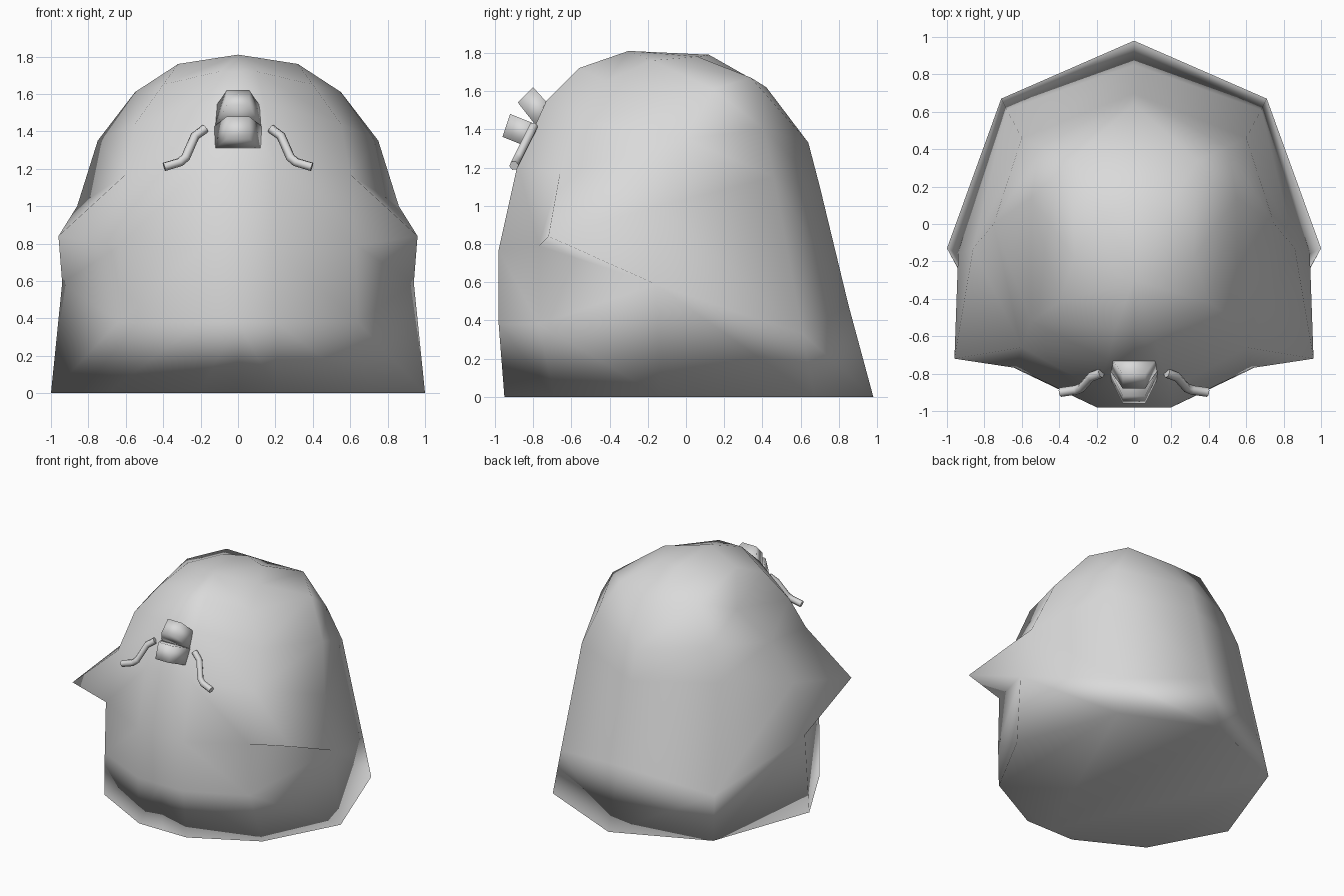
import bpy
import bmesh

default_cube = bpy.data.objects.get("Cube")
if default_cube:
    bpy.data.objects.remove(default_cube, do_unlink=True)

# One plain material for every part
grey = bpy.data.materials.new("plain_grey")
grey.use_nodes = True
colour = (0.7, 0.7, 0.7, 1)
grey.diffuse_color = colour
grey.node_tree.nodes["Principled BSDF"].inputs["Base Color"].default_value = colour


def finish_mesh(name, bm):
    """Turn a bmesh into a smooth-shaded object."""
    bmesh.ops.recalc_face_normals(bm, faces=bm.faces)
    for face in bm.faces:
        face.smooth = True
    mesh = bpy.data.meshes.new(name)
    bm.to_mesh(mesh)
    bm.free()
    mesh.materials.append(grey)
    obj = bpy.data.objects.new(name, mesh)
    bpy.context.collection.objects.link(obj)
    return obj


# Body: half rings, each running back, back corner, side, front corner, front
BACK, CORNER, SIDE, CHEEK, FRONT, MIDDLE = range(6)
half_rings = [
    [(0, .98, 0), (.71, .67, 0), (1, -.13, 0), (.7, -.69, 0), (.21, -.95, 0)],
    [(0, .85, .48), (.68, .61, .33), (.94, -.16, .59), (.64, -.77, .38), (.2, -.98, .38)],
    [(0, .7, 1.1), (.6, .46, 1.15), (.86, -.13, 1), (.63, -.77, .79), (.2, -.98, .77)],
    [(0, .64, 1.33), (.5, .41, 1.4), (.75, 0, 1.35), (.6, -.66, 1.17), (.2, -.88, 1.22)],
    [(0, .42, 1.62), (.34, .34, 1.67), (.55, .14, 1.61), (.55, -.52, 1.44), (.14, -.73, 1.55)],
    [(0, .12, 1.79), (.17, .06, 1.78), (.32, -.18, 1.76), (.4, -.42, 1.65), (.1, -.56, 1.72)],
]
bm = bmesh.new()
rings = []
for points in half_rings:
    x, y, z = points[FRONT]
    rings.append([bm.verts.new(p) for p in points + [(0, y, z)]])

for level in range(len(rings) - 1):
    low, high = rings[level], rings[level + 1]
    for col in range(MIDDLE):
        if col == SIDE and level in (1, 2):
            continue  # the fin fills this gap
        bm.faces.new((low[col], low[col + 1], high[col + 1], high[col]))

# Pointed side fin, growing out of the gap in the body wall
fin_tip = bm.verts.new((.96, -.72, .84))
fin_base = [rings[1][SIDE], rings[2][CHEEK], rings[3][CHEEK], rings[2][SIDE]]
for i, vert in enumerate(fin_base):
    bm.faces.new((vert, fin_base[(i + 1) % len(fin_base)], fin_tip))
bm.faces.new((rings[1][SIDE], rings[1][CHEEK], rings[2][CHEEK]))
bm.faces.new((rings[2][SIDE], rings[3][CHEEK], rings[3][SIDE]))

# Crown and flat underside
crown = bm.verts.new((0, -.3, 1.81))
for a, b in zip(rings[-1], rings[-1][1:]):
    bm.faces.new((a, b, crown))
bm.faces.new(rings[0])

body = finish_mesh("body", bm)
mirror = body.modifiers.new("mirror", "MIRROR")
mirror.use_axis[0] = True
mirror.use_clip = True
# The broad underside keeps its own shading right up to the rim
body.modifiers.new("weighted_normals", "WEIGHTED_NORMAL")


def beak_block(name, base, tip, base_half=.135, tip_half=.06):
    """Tapered block from a wide base edge to a narrow tip edge, given as (y, z)."""
    bm = bmesh.new()
    loops = []
    for edge, half in ((base, base_half), (tip, tip_half)):
        (y_top, z_top), (y_low, z_low) = edge
        loops.append([bm.verts.new(p) for p in (
            (-half, y_top, z_top), (half, y_top, z_top),
            (half, y_low, z_low), (-half, y_low, z_low))])
    inner, outer = loops
    for i in range(4):
        j = (i + 1) % 4
        bm.faces.new((inner[i], inner[j], outer[j], outer[i]))
    bm.faces.new(inner)
    bm.faces.new(outer)
    return finish_mesh(name, bm)


# Open beak, its roots sunk into the face
beak_block("upper_beak", ((-.70, 1.51), (-.77, 1.40)), ((-.80, 1.62), (-.88, 1.54)))
beak_block("lower_beak", ((-.77, 1.42), (-.81, 1.30)), ((-.92, 1.48), (-.96, 1.36)))


def eye_line(name, side):
    """Bent rod lying on the face; side is 1 for left and -1 for right."""
    path = [(.175, 1.415), (.23, 1.375), (.28, 1.26), (.31, 1.235), (.395, 1.21)]
    curve = bpy.data.curves.new(name, "CURVE")
    curve.dimensions = "3D"
    curve.bevel_depth = .025
    curve.bevel_resolution = 1
    curve.use_fill_caps = True
    spline = curve.splines.new("POLY")
    spline.points.add(len(path) - 1)
    for point, (x, z) in zip(spline.points, path):
        point.co = (side * x, -.8 - (1.41 - z) / 2, z, 1)
    spline.use_smooth = True
    curve.materials.append(grey)
    obj = bpy.data.objects.new(name, curve)
    bpy.context.collection.objects.link(obj)


# Closed, slanting eyes
eye_line("left_eye", 1)
eye_line("right_eye", -1)
